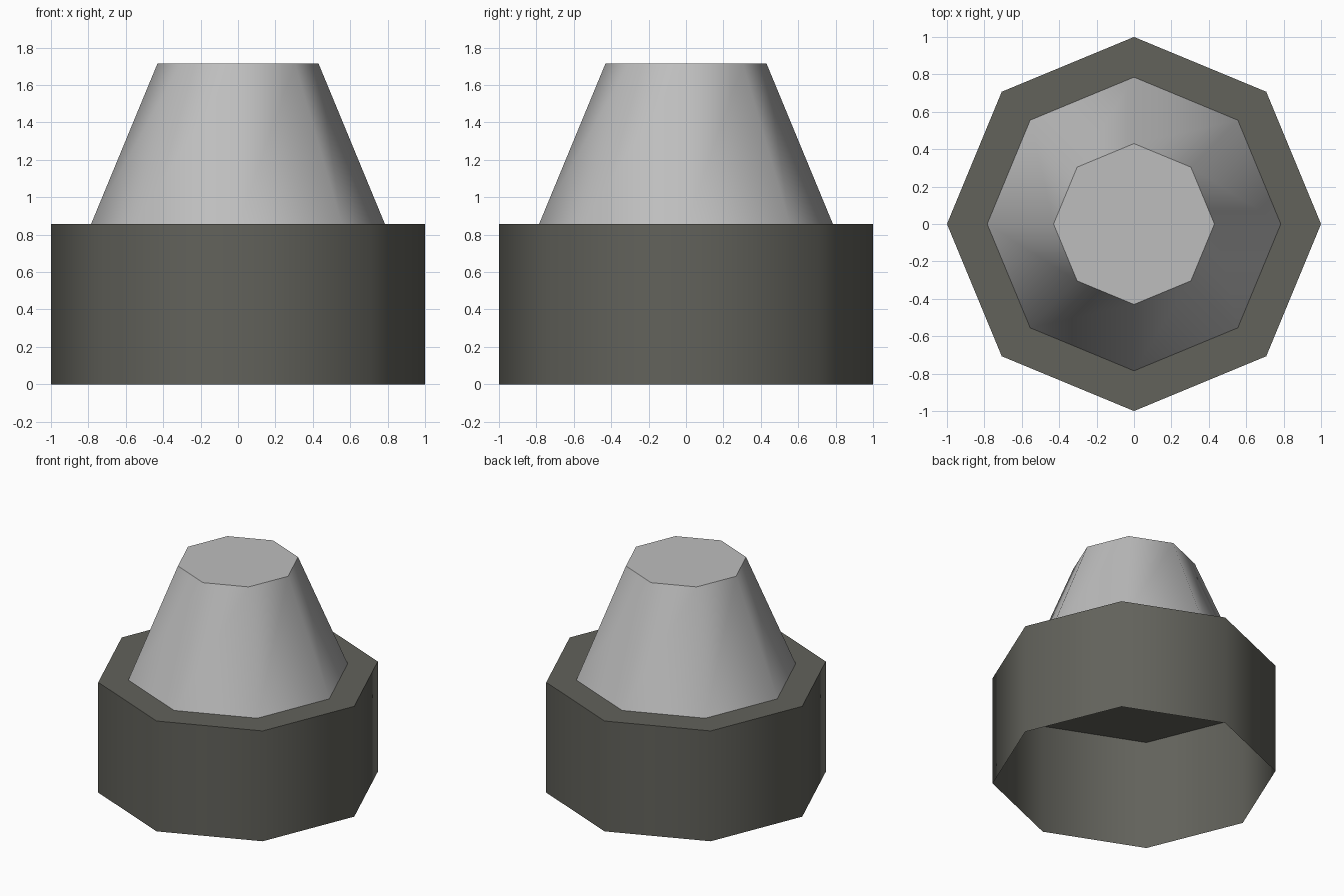
import bpy, bmesh, math

if "Cube" in bpy.data.objects:
    bpy.data.objects.remove(bpy.data.objects["Cube"])

SIDES = 8


def material(name, rgb):
    m = bpy.data.materials.new(name)
    m.diffuse_color = (*rgb, 1.0)
    m.use_nodes = True
    m.node_tree.nodes["Principled BSDF"].inputs["Base Color"].default_value = m.diffuse_color
    return m


def capped_shell(name, r_bottom, r_top, z_bottom, z_top, mat):
    """Eight-sided shell, closed on top and open underneath."""
    bm = bmesh.new()
    rings = []
    for r, z in ((r_bottom, z_bottom), (r_top, z_top)):
        ring = []
        for i in range(SIDES):
            a = math.tau * i / SIDES
            ring.append(bm.verts.new((r * math.cos(a), r * math.sin(a), z)))
        rings.append(ring)
    low, high = rings
    for i in range(SIDES):
        j = (i + 1) % SIDES
        bm.faces.new((low[i], low[j], high[j], high[i]))
    bm.faces.new(high)

    mesh = bpy.data.meshes.new(name)
    bm.to_mesh(mesh)
    bm.free()
    mesh.materials.append(mat)
    obj = bpy.data.objects.new(name, mesh)
    bpy.context.collection.objects.link(obj)

    # Rounded sides, crisp rim around the cap
    bpy.ops.object.select_all(action='DESELECT')
    obj.select_set(True)
    bpy.context.view_layer.objects.active = obj
    bpy.ops.object.shade_smooth_by_angle(angle=math.radians(55))
    return obj


dark_grey = material("dark_grey", (0.122, 0.122, 0.105))
light_grey = material("light_grey", (0.515, 0.515, 0.515))

# Wide drum at the bottom, hollow from below
capped_shell("base_drum", 1.0, 1.0, 0.0, 0.858, dark_grey)

# Tapered cone standing on the drum
capped_shell("tapered_cone", 0.785, 0.43, 0.858, 1.716, light_grey)
